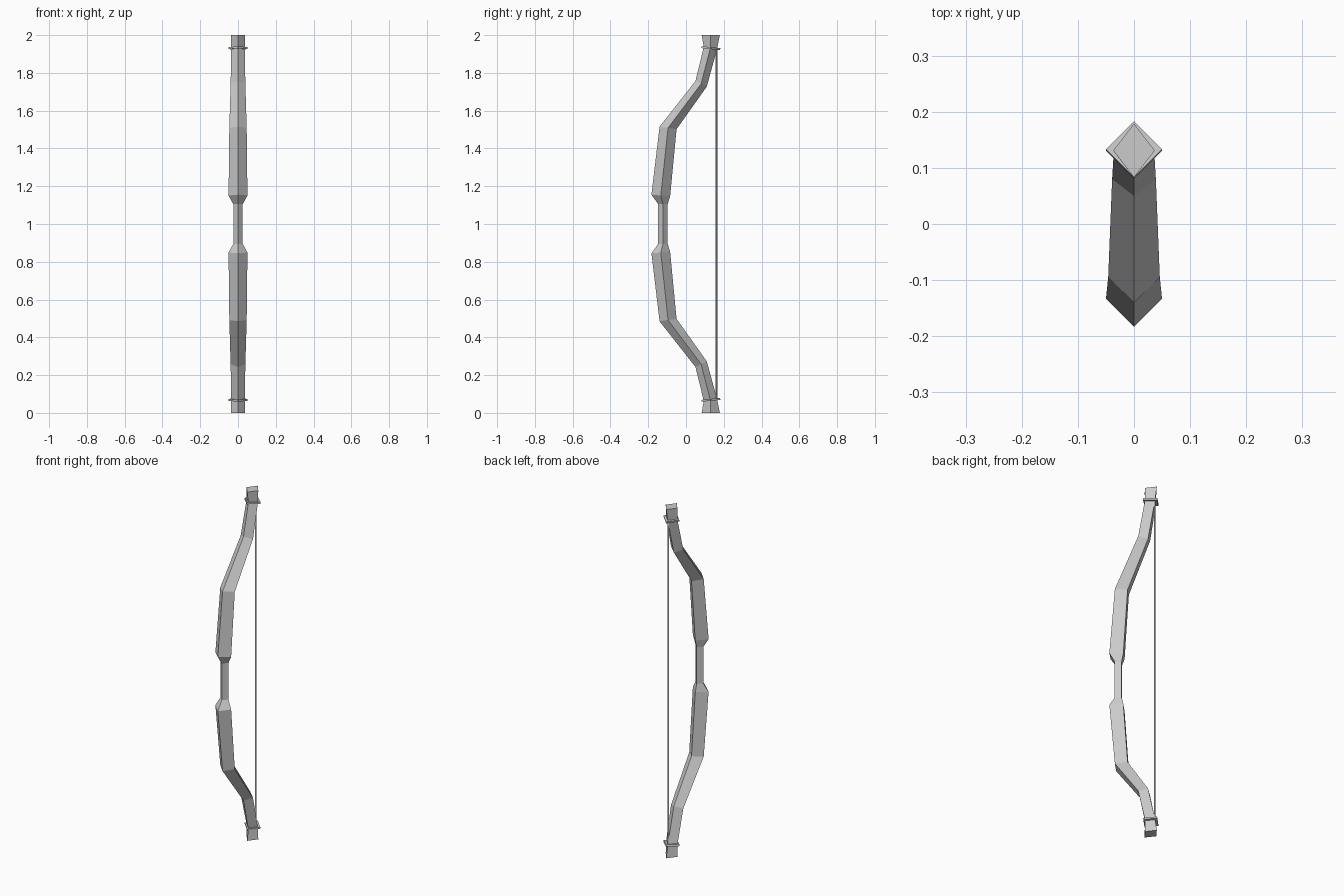
import bpy, bmesh

if "Cube" in bpy.data.objects:
    bpy.data.objects.remove(bpy.data.objects["Cube"])


def loft(name, sections):
    """Loft diamond sections: (front y, front z, back y, back z, half width)."""
    bm = bmesh.new()
    rings = []
    for fy, fz, by, bz, w in sections:
        cy, cz = (fy + by) / 2, (fz + bz) / 2
        rings.append([bm.verts.new(p) for p in
                      ((0, fy, fz), (w, cy, cz), (0, by, bz), (-w, cy, cz))])
    for a, b in zip(rings, rings[1:]):
        for i in range(4):
            j = (i + 1) % 4
            bm.faces.new((a[i], a[j], b[j], b[i]))
    bm.faces.new(rings[0])
    bm.faces.new(rings[-1])
    bmesh.ops.recalc_face_normals(bm, faces=bm.faces)
    me = bpy.data.meshes.new(name)
    bm.to_mesh(me)
    bm.free()
    ob = bpy.data.objects.new(name, me)
    bpy.context.collection.objects.link(ob)
    return ob


def flip(sections):
    """Mirror sections about the grip centre at z = 1."""
    return [(fy, 2 - fz, by, 2 - bz, w) for fy, fz, by, bz, w in sections]


# Bow stave: grip, flare, recurved limb and nock tip
upper = [
    (-0.147, 1.105, -0.097, 1.105, 0.025),
    (-0.183, 1.155, -0.084, 1.147, 0.050),
    (-0.140, 1.515, -0.050, 1.502, 0.046),
    (0.050, 1.757, 0.110, 1.727, 0.039),
    (0.094, 1.937, 0.164, 1.925, 0.036),
    (0.083, 2.000, 0.179, 2.000, 0.037),
]
loft("bow_stave", flip(upper)[::-1] + upper)

# Collars that hold the string
collar = [(0.081, 1.931, 0.180, 1.921, 0.050),
          (0.083, 1.941, 0.183, 1.931, 0.050)]
loft("upper_collar", collar)
loft("lower_collar", flip(collar))

# Bowstring
loft("bowstring", [(0.156, z, 0.166, z, 0.005) for z in (0.072, 1.928)])
